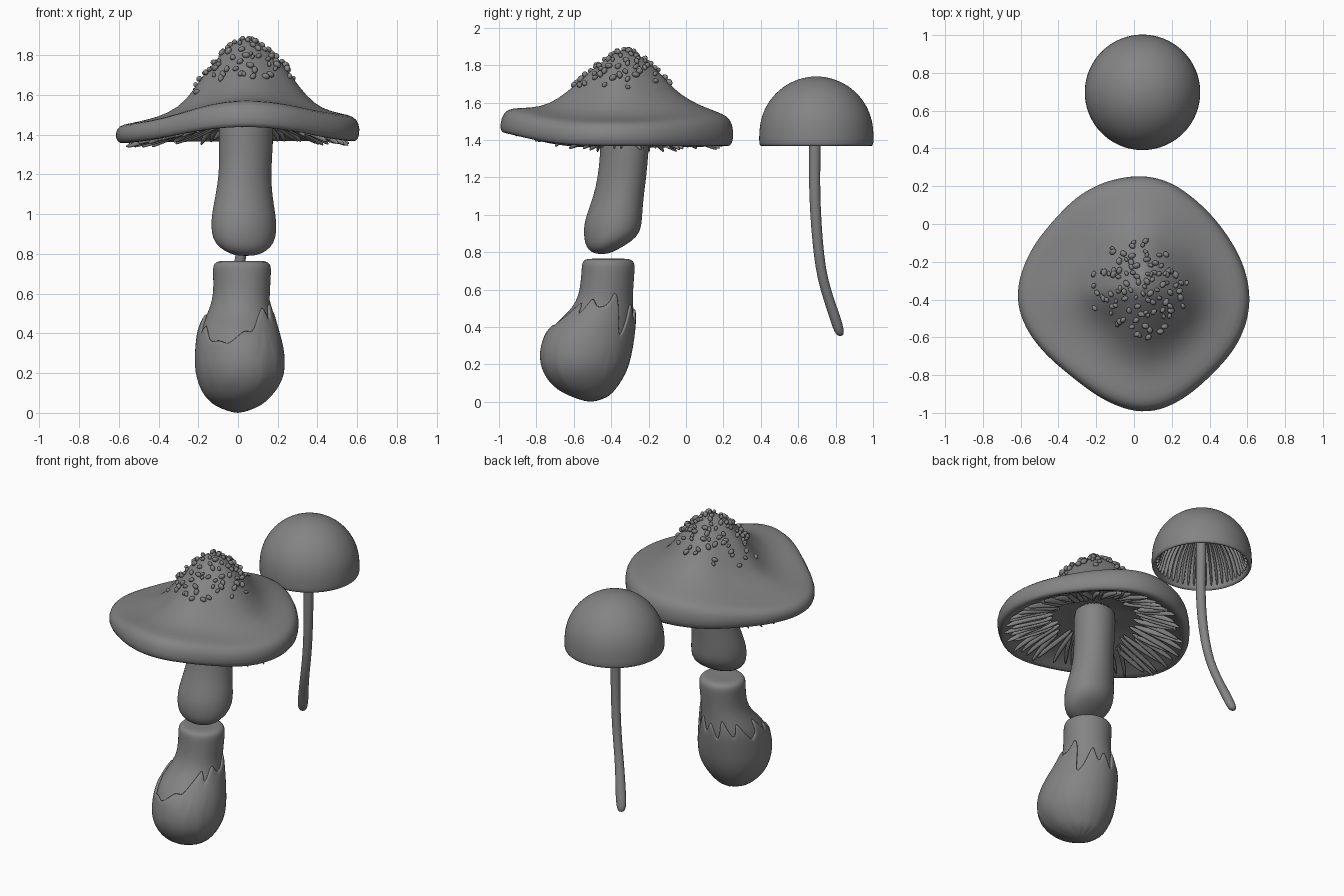
import bpy, bmesh, math, random
from math import sin, cos, tau, radians
from mathutils import Vector

if "Cube" in bpy.data.objects:
    bpy.data.objects.remove(bpy.data.objects["Cube"])
random.seed(4)

# Dark grey shared by every part
grey = bpy.data.materials.new("dark_grey")
grey.diffuse_color = (.23, .23, .23, 1)
grey.use_nodes = True
grey.node_tree.nodes["Principled BSDF"].inputs["Base Color"].default_value = grey.diffuse_color


def skin(bm, loops):
    """Bridge a stack of closed loops and cap both ends."""
    vs = [[bm.verts.new(p) for p in lp] for lp in loops]
    n = len(vs[0])
    for a, b in zip(vs, vs[1:]):
        for i in range(n):
            bm.faces.new((a[i], a[(i + 1) % n], b[(i + 1) % n], b[i]))
    bm.faces.new(vs[0])
    bm.faces.new(vs[-1])


def finish(name, bm, subsurf=0):
    bmesh.ops.recalc_face_normals(bm, faces=bm.faces)
    me = bpy.data.meshes.new(name)
    bm.to_mesh(me)
    bm.free()
    me.materials.append(grey)
    me.polygons.foreach_set("use_smooth", [True] * len(me.polygons))
    ob = bpy.data.objects.new(name, me)
    bpy.context.collection.objects.link(ob)
    if subsurf:
        ob.modifiers.new("smooth", "SUBSURF").levels = subsurf
        ob.modifiers["smooth"].render_levels = subsurf
    return ob


def oval(x, y, z, rx, ry, a, skew=0.0):
    """Point on an ellipse, stretched along one diagonal by skew."""
    return Vector((x + rx * (cos(a) + skew * sin(a)), y + ry * (sin(a) + skew * cos(a)), z))


def stack(name, rings, subsurf=1, n=32, skew=0.0):
    bm = bmesh.new()
    skin(bm, [[oval(*r, tau * i / n, skew) for i in range(n)] for r in rings])
    return finish(name, bm, subsurf)


def lerp(table, x):
    """Piecewise-linear lookup in rows of (key, values...)."""
    x = min(max(x, table[0][0]), table[-1][0])
    for a, b in zip(table, table[1:]):
        if x <= b[0]:
            t = (x - a[0]) / (b[0] - a[0])
            return [p + (q - p) * t for p, q in zip(a[1:], b[1:])]


def tube(bm, pts, radii, tall=1.6, n=6):
    """Tapered fin following a path, taller than wide."""
    loops = []
    for i, p in enumerate(pts):
        d = (pts[min(i + 1, len(pts) - 1)] - pts[max(i - 1, 0)]).normalized()
        side = d.cross(Vector((0, 0, 1))).normalized()
        up = side.cross(d)
        loops.append([p + radii[i] * (side * cos(tau * k / n) + up * tall * sin(tau * k / n)) for k in range(n)])
    skin(bm, loops)


# Large cap: wavy outline and four directional height profiles
CX, CY = 0.04, -0.33
outline = [(.03, .25), (.13, .24), (.345, .10), (.48, -.055), (.58, -.24), (.61, -.4), (.57, -.58), (.4, -.795),
           (.16, -.97), (.066, -1.0), (-.08, -.96), (-.31, -.81), (-.44, -.705), (-.55, -.58), (-.62, -.4),
           (-.55, -.16), (-.42, .01), (-.235, .18)]
polar = sorted((math.atan2(y - CY, x - CX), math.hypot(x - CX, y - CY)) for x, y in outline)
polar = [(a - tau, r) for a, r in polar] + polar + [(a + tau, r) for a, r in polar]
# columns: fraction, right, back, left, front
top = [(0, 1.885, 1.885, 1.885, 1.885), (.09, 1.869, 1.87, 1.862, 1.864), (.18, 1.83, 1.835, 1.81, 1.815),
       (.33, 1.755, 1.76, 1.70, 1.735), (.45, 1.65, 1.67, 1.57, 1.66), (.6, 1.55, 1.61, 1.505, 1.59),
       (.75, 1.515, 1.57, 1.475, 1.57), (.9, 1.50, 1.54, 1.455, 1.573), (.97, 1.48, 1.51, 1.445, 1.55),
       (1.0, 1.43, 1.445, 1.405, 1.48)]
under = [(0, 1.52, 1.52, 1.50, 1.52), (.3, 1.51, 1.51, 1.49, 1.52), (.5, 1.46, 1.47, 1.44, 1.50),
         (.7, 1.43, 1.43, 1.41, 1.49), (.85, 1.39, 1.39, 1.38, 1.47), (.94, 1.36, 1.36, 1.35, 1.44),
         (.985, 1.375, 1.375, 1.365, 1.435)]


def cap_radius(a):
    a = math.atan2(sin(a), cos(a))
    return sum(lerp(polar, a + radians(k * 4))[0] for k in range(-2, 3)) / 5 * 1.015


def cap_point(table, f, a, dz=0.0):
    q = (a % tau) / (tau / 4)
    i, t = int(q) % 4, q - int(q)
    w = t * t * (3 - 2 * t)
    # the raised front wave is narrower than the other sides
    if i == 2:
        w = w ** 1.6
    elif i == 3:
        w = 1 - (1 - w) ** 2
    row = lerp(table, f)
    r = cap_radius(a) * f
    return Vector((CX + r * cos(a), CY + r * sin(a), row[i] * (1 - w) + row[(i + 1) % 4] * w + dz))


N = 64
bm = bmesh.new()
skin(bm, [[cap_point(t, max(f, .01), tau * i / N) for i in range(N)]
          for t, f in [(top, r[0]) for r in top] + [(under, r[0]) for r in reversed(under)]])
finish("large_cap", bm, 1)

# Warts scattered over the crown
bm = bmesh.new()
for i in range(105):
    a = i * 2.39996 + random.uniform(-.25, .25)
    f = .41 * math.sqrt((i + .5) / 105) * random.uniform(.88, 1.06)
    p = cap_point(top, f, a)
    out = cap_point(top, f + .03, a) - p
    tan = Vector((-sin(a), cos(a), 0))
    nrm = out.cross(tan).normalized()
    spin = random.uniform(0, tau)
    u = out.normalized() * cos(spin) + tan * sin(spin)
    v = nrm.cross(u)
    s = random.uniform(.012, .019)
    geo = bmesh.ops.create_icosphere(bm, subdivisions=2, radius=1)
    for vt in geo["verts"]:
        c = vt.co.copy()
        vt.co = p + u * c.x * s * 1.15 + v * c.y * s * .8 + nrm * (c.z * s * .9 + .006)
finish("cap_warts", bm)

# Gills below the large cap
bm = bmesh.new()
for i in range(64):
    a = tau * i / 64 + random.uniform(-.03, .03)
    f0, f1 = random.uniform(.36, .5), random.uniform(.85, .93)
    bend = random.uniform(-.16, .16)
    drop = -.008 - .012 * abs(cos(a))
    pts = [cap_point(under, f0 + (f1 - f0) * t, a + bend * (t - .5), drop) for t in (0, .1, .35, .65, .9, 1)]
    tube(bm, pts, [.004, .011, .014, .014, .010, .003])
finish("large_gills", bm, 1)

# Upper piece of the large stem
stack("upper_stem", [(.04, -.45, .79, .03, .02), (.04, -.45, .798, .075, .055), (.035, -.436, .83, .13, .10),
                     (.03, -.402, .88, .161, .144), (.03, -.392, .94, .165, .155), (.028, -.383, 1.0, .161, .149),
                     (.03, -.36, 1.1, .142, .134), (.035, -.342, 1.2, .131, .13), (.04, -.33, 1.32, .135, .129),
                     (.04, -.325, 1.45, .137, .132), (.04, -.322, 1.52, .137, .132)], skew=.06)

# Bulb sac with a torn rim, and the stump standing in it
sac = [(0, 0, -.51, .02, .02), (.02, 0, -.51, .085, .085), (.045, 0, -.524, .13, .13), (.08, 0, -.537, .168, .172),
       (.15, .01, -.543, .212, .222), (.21, .01, -.541, .226, .241), (.27, .01, -.535, .229, .248),
       (.36, .005, -.516, .218, .243), (.43, 0, -.483, .202, .217), (.48, .005, -.455, .183, .187),
       (.54, .01, -.435, .162, .165), (.62, .015, -.43, .156, .156)]
torn = [(-180, .45), (-170, .53), (-160, .38), (-150, .46), (-135, .36), (-120, .37), (-107, .35), (-83, .42),
        (-70, .41), (-60, .48), (-45, .55), (-35, .45), (-25, .57), (-7, .51), (8, .52), (24, .61), (45, .33),
        (62, .56), (75, .42), (88, .53), (100, .38), (115, .56), (130, .40), (145, .53), (160, .38), (180, .45)]


def sac_loop(t, inset, n=96):
    loop = []
    for i in range(n):
        a = tau * i / n - math.pi
        z = t * sum(lerp(torn, math.degrees(a) + k)[0] for k in (-3, 0, 3)) / 3
        x, y, rx, ry = lerp(sac, z)
        loop.append(oval(x, y, z, max(rx - inset, .005), max(ry - inset, .005), a, -.03))
    return loop


bm = bmesh.new()
ts = [0, .05, .11, .2, .32, .45, .58, .7, .82, .92, 1]
skin(bm, [sac_loop(t, 0) for t in ts] + [sac_loop(t, .02) for t in (.99, .8, .6)])
finish("bulb_sac", bm, 1)

stump = [(x, y, z, rx - .014, ry - .014) for z, x, y, rx, ry in sac if .2 < z < .6]
stack("stem_stump", stump + [(.018, -.425, .6, .143, .143), (.02, -.418, .68, .145, .142),
                             (.02, -.415, .73, .148, .143), (.02, -.416, .752, .14, .135),
                             (.02, -.417, .766, .12, .115), (.02, -.415, .764, .06, .06)], skew=-.02)

# Small mushroom: hollow dome, gills and bent stem
SX, SY = .045, .697
dome = [(max(.306 * sin(a), .006), 1.435 + .305 * cos(a)) for a in [radians(d) for d in range(0, 91, 9)]]
dome += [(.307, 1.40), (.305, 1.375), (.297, 1.366), (.282, 1.37), (.278, 1.40)]
dome += [(max(.275 * sin(a), .006), 1.43 + .27 * cos(a)) for a in [radians(d) for d in range(84, -1, -12)]]
stack("small_cap", [(SX, SY, z, r, r) for r, z in dome], 1, 48)

bm = bmesh.new()
for i in range(48):
    a = tau * i / 48
    path = [(.274, 1.385), (.268, 1.42), (.255, 1.49), (.215, 1.57), (.14, 1.64), (.07, 1.67)]
    pts = [Vector((SX + r * cos(a), SY + r * sin(a), z)) for r, z in path]
    tube(bm, pts, [.004, .008, .009, .008, .006, .003], 2.2)
finish("small_gills", bm, 1)

stack("small_stem", [(-.095, .825, .352, .008, .008), (-.094, .823, .359, .024, .022), (-.089, .815, .39, .033, .029),
                     (-.072, .797, .45, .034, .031), (-.043, .762, .55, .030, .029), (-.012, .73, .66, .028, .028),
                     (.013, .712, .77, .028, .028), (.034, .697, .93, .029, .029), (.043, .688, 1.1, .030, .03),
                     (.046, .687, 1.25, .031, .031), (.045, .69, 1.4, .032, .032), (.045, .695, 1.68, .033, .032)], 1, 16)
